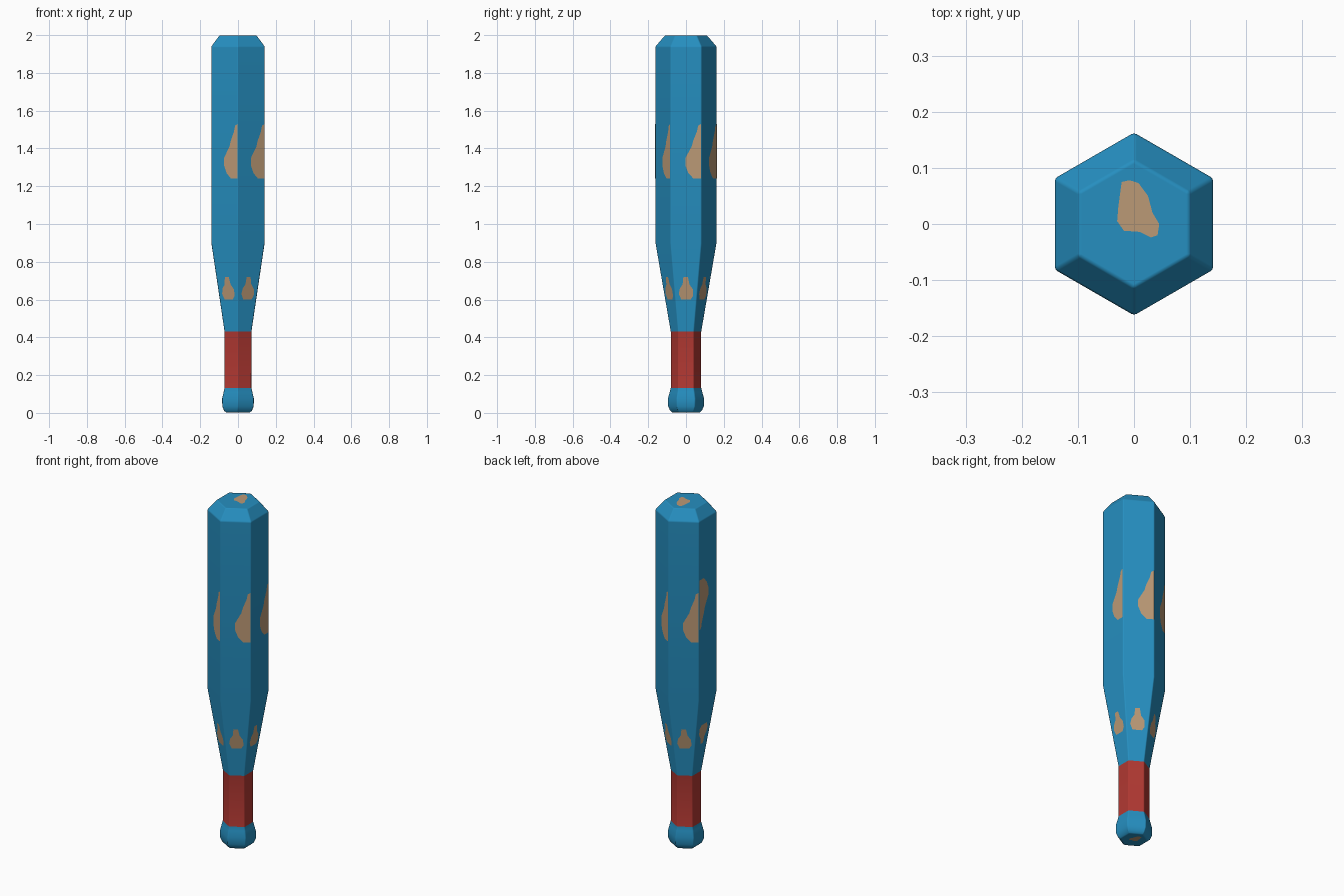
import bpy, bmesh, math
from mathutils import Vector

if "Cube" in bpy.data.objects:
    bpy.data.objects.remove(bpy.data.objects["Cube"])

def material(name, rgb):
    m = bpy.data.materials.new(name)
    m.diffuse_color = (*rgb, 1)
    m.use_nodes = True
    m.node_tree.nodes["Principled BSDF"].inputs["Base Color"].default_value = m.diffuse_color
    return m

blue = material("blue paint", (0.019, 0.275, 0.53))
red = material("red grip", (0.44, 0.040, 0.032))
tan = material("bare wood", (0.50, 0.32, 0.18))

# (z, distance from axis to flat side) from knob to tip
PROFILE = [(0.001, 0.062), (0.012, 0.074), (0.035, 0.083), (0.075, 0.084),
           (0.11, 0.076), (0.132, 0.071), (0.43, 0.071), (0.90, 0.141),
           (1.94, 0.141), (1.998, 0.098)]

def apothem(z):
    for (z0, a0), (z1, a1) in zip(PROFILE, PROFILE[1:]):
        if z0 <= z <= z1:
            return a0 + (a1 - a0) * (z - z0) / (z1 - z0)

def make_object(name, bm, mats):
    mesh = bpy.data.meshes.new(name)
    bm.to_mesh(mesh)
    bm.free()
    for m in mats:
        mesh.materials.append(m)
    ob = bpy.data.objects.new(name, mesh)
    bpy.context.collection.objects.link(ob)
    return ob

# Bat body: six-sided loft, red between knob and taper
bm = bmesh.new()
rings = []
for z, a in PROFILE:
    r = a / math.cos(math.pi / 6)
    rings.append([bm.verts.new((r * math.cos(math.radians(30 + 60 * i)),
                                r * math.sin(math.radians(30 + 60 * i)), z))
                  for i in range(6)])
for lo, hi in zip(rings, rings[1:]):
    for i in range(6):
        j = (i + 1) % 6
        f = bm.faces.new((lo[i], lo[j], hi[j], hi[i]))
        f.material_index = int(0.13 < f.calc_center_median().z < 0.43)
bm.faces.new(rings[0][::-1])
bm.faces.new(rings[-1])
body = make_object("bat_body", bm, [blue, red])
bpy.context.view_layer.objects.active = body
body.select_set(True)
bpy.ops.object.shade_smooth_by_angle(angle=math.radians(35))
bev = body.modifiers.new("soft edges", "BEVEL")
bev.width = 0.005
bev.segments = 2
bev.limit_method = "ANGLE"
bev.angle_limit = math.radians(30)
bev.harden_normals = True

# Chipped paint outlines as (sideways, height) on a flat side
BARREL_CHIP = [(0.079, 1.24), (0.079, 1.53), (0.064, 1.52), (0.058, 1.49),
               (0.038, 1.44), (0.03, 1.41), (-0.003, 1.35), (-0.003, 1.31),
               (0.012, 1.27), (0.04, 1.24)]
TAPER_CHIP = [(-0.025, 0.60), (0.025, 0.60), (0.038, 0.62), (0.036, 0.655),
              (0.018, 0.68), (0.010, 0.72), (-0.014, 0.72), (-0.018, 0.68),
              (-0.032, 0.66), (-0.038, 0.63)]
END_CHIP = [(-0.022, 0.075), (-0.008, 0.078), (0.008, 0.073), (0.025, 0.05),
            (0.033, 0.02), (0.045, 0.0), (0.042, -0.02), (0.03, -0.024),
            (0.01, -0.014), (-0.018, -0.012), (-0.03, 0.005), (-0.028, 0.03)]

def add_chip(bm, points, outward):
    f = bm.faces.new([bm.verts.new(p) for p in points])
    f.normal_update()
    if f.normal.dot(outward) < 0:
        f.normal_flip()

def side_chips(name, outline, mid):
    bm = bmesh.new()
    for i in range(6):
        a = math.radians(60 * i)
        n = Vector((math.cos(a), math.sin(a), 0))
        t = Vector((-n.y, n.x, 0))
        pts = outline
        if i == 3:  # the left side is turned upside down
            pts = [(-u, 2 * mid - z) for u, z in outline]
        add_chip(bm, [n * (apothem(z) + 0.0015) + t * u + Vector((0, 0, z))
                      for u, z in pts], n)
    make_object(name, bm, [tan])

side_chips("barrel_chips", BARREL_CHIP, 1.42)
side_chips("taper_chips", TAPER_CHIP, 0.665)

# Chips on the tip and under the knob
for name, z, s, up in (("tip_chip", 2.0, 1, 1), ("knob_chip", 0.0, 0.6, -1)):
    bm = bmesh.new()
    add_chip(bm, [(x * s, y * s, z) for x, y in END_CHIP], Vector((0, 0, up)))
    make_object(name, bm, [tan])
